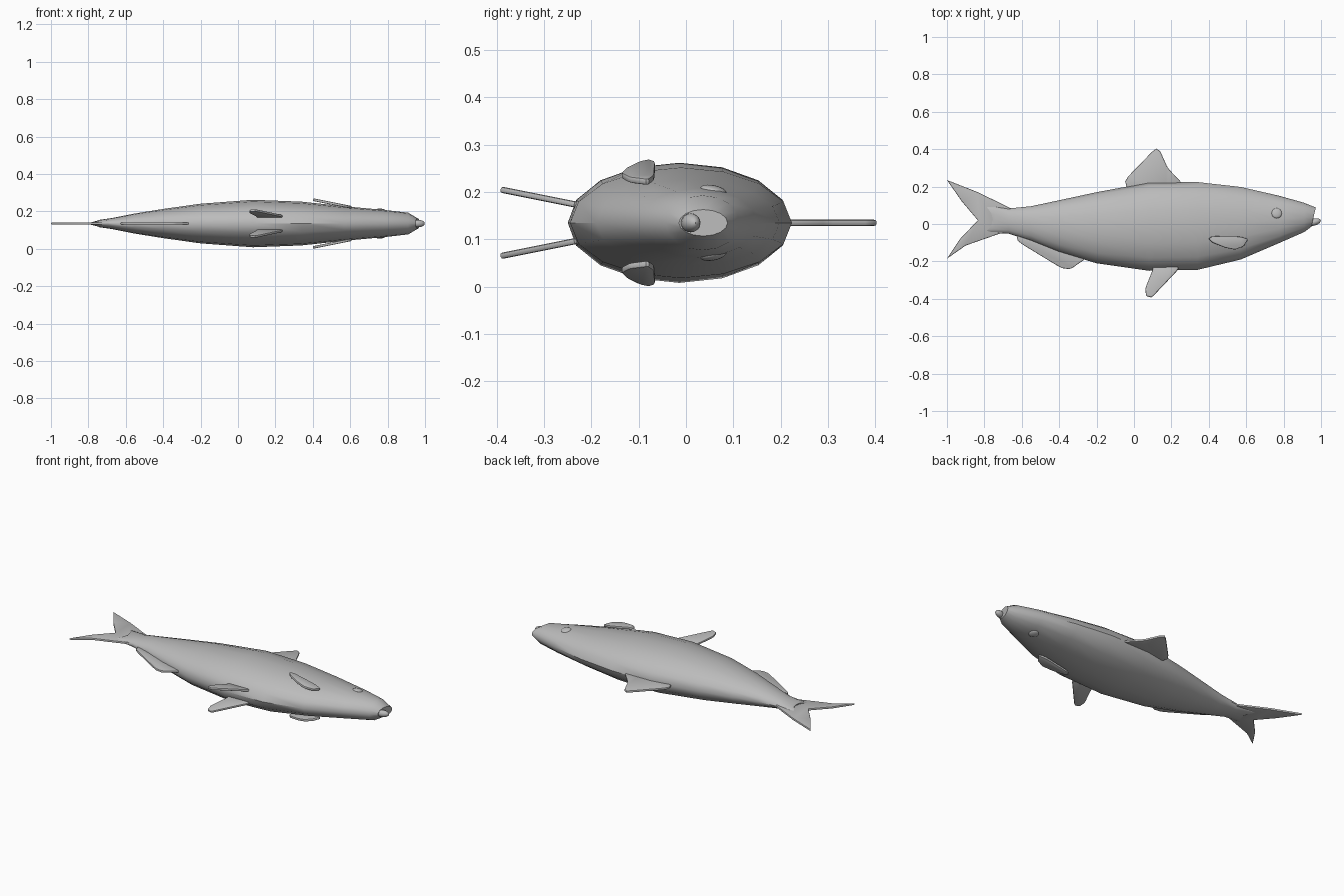
import bpy, bmesh, math
from mathutils import Matrix, Vector

cube = bpy.data.objects.get("Cube")
if cube:
    bpy.data.objects.remove(cube, do_unlink=True)

MID = 0.135      # height of the fish's plane of symmetry
SIDES = 16

grey = bpy.data.materials.new("plain grey")
grey.use_nodes = True
grey.diffuse_color = (0.5, 0.5, 0.5, 1)
for node in grey.node_tree.nodes:
    if node.type == 'BSDF_PRINCIPLED':
        node.inputs["Base Color"].default_value = grey.diffuse_color


def finish(name, bm, angle=40):
    """Turn a bmesh into a shaded object lying in the symmetry plane."""
    bmesh.ops.recalc_face_normals(bm, faces=bm.faces)
    mesh = bpy.data.meshes.new(name)
    bm.to_mesh(mesh)
    bm.free()
    mesh.materials.append(grey)
    obj = bpy.data.objects.new(name, mesh)
    obj.location.z = MID
    bpy.context.collection.objects.link(obj)
    bpy.ops.object.select_all(action='DESELECT')
    obj.select_set(True)
    bpy.context.view_layer.objects.active = obj
    bpy.ops.object.shade_smooth_by_angle(angle=math.radians(angle))
    return obj


def round_corners(points, cut):
    """Replace every corner with two points to soften an outline."""
    result = []
    for i, point in enumerate(points):
        here = Vector(point)
        before, after = Vector(points[i - 1]), Vector(points[(i + 1) % len(points)])
        result += [here.lerp(before, cut), here.lerp(after, cut)]
    return result


def fin(name, outline, lift=lambda x, y: 0.0, thickness=0.013, cut=0.12, side=1):
    """Thin plate with soft rims; lift tilts it out of the symmetry plane."""
    bm = bmesh.new()
    points = round_corners(outline, cut) if cut else [Vector(p) for p in outline]
    face = bm.faces.new([bm.verts.new((p.x, p.y, side * lift(p.x, p.y))) for p in points])
    face.normal_update()
    normal = face.normal.copy()
    bmesh.ops.translate(bm, verts=bm.verts, vec=-normal * thickness / 2)
    made = bmesh.ops.extrude_face_region(bm, geom=[face])["geom"]
    moved = [g for g in made if isinstance(g, bmesh.types.BMVert)]
    bmesh.ops.translate(bm, verts=moved, vec=normal * thickness)
    bmesh.ops.recalc_face_normals(bm, faces=bm.faces)
    caps = [f for f in bm.faces if abs(f.normal.dot(normal)) > 0.9]
    rims = list({e for f in caps for e in f.edges})
    bmesh.ops.bevel(bm, geom=rims, offset=thickness * 0.35, segments=2,
                    affect='EDGES', profile=0.5, clamp_overlap=True)
    return finish(name, bm)


def ellipsoid(name, centre, radii, turn=Matrix()):
    bm = bmesh.new()
    bmesh.ops.create_uvsphere(bm, u_segments=SIDES, v_segments=10, radius=1)
    shape = Matrix.Translation(centre) @ turn @ Matrix.Diagonal((*radii, 1))
    bmesh.ops.transform(bm, matrix=shape, verts=bm.verts)
    return finish(name, bm)


# Body stations: x, back edge, belly edge, half thickness
stations = [
    (-0.8, 0.1, -0.05, 0.012), (-0.74, 0.095, -0.048, 0.02),
    (-0.67, 0.083, -0.052, 0.03), (-0.55, 0.095, -0.09, 0.054),
    (-0.4, 0.127, -0.15, 0.078), (-0.2, 0.17, -0.21, 0.106),
    (0.08, 0.222, -0.25, 0.127), (0.34, 0.224, -0.245, 0.117),
    (0.57, 0.198, -0.19, 0.092), (0.78, 0.15, -0.1, 0.073),
    (0.91, 0.113, -0.043, 0.058), (0.96, 0.088, -0.015, 0.028),
]
bm = bmesh.new()
rings = []
for x, top, bottom, half in stations:
    ring = []
    for i in range(SIDES):
        a = math.tau * i / SIDES
        up, out = math.cos(a), math.sin(a)
        shift = 0.0
        if x == stations[0][0]:          # forked rear edge of the tail root
            shift = 0.045 * (1 - up * up)
        elif x == stations[-1][0]:       # snout overhangs the mouth
            shift = 0.012 * up
        ring.append(bm.verts.new((x + shift, (top + bottom) / 2 + (top - bottom) / 2 * up, half * out)))
    rings.append(ring)
for a, b in zip(rings, rings[1:]):
    for i in range(SIDES):
        j = (i + 1) % SIDES
        bm.faces.new((a[i], a[j], b[j], b[i]))
# Ends are bridged across the thickness so the fork stays clean
for ring in (rings[0], rings[-1]):
    for i in range(SIDES // 2):
        quad = [ring[i], ring[i + 1], ring[-i - 1], ring[-i]]
        bm.faces.new(list(dict.fromkeys(quad)))
finish("body", bm)

# Lower jaw
ellipsoid("lower_jaw", (0.962, 0.01, 0), (0.038, 0.019, 0.02),
          Matrix.Rotation(math.radians(15), 4, 'Z'))

# Fins in the symmetry plane
fin("tail_fin", [(-1, 0.235), (-0.835, 0.17), (-0.64, 0.075), (-0.64, -0.045), (-0.72, -0.052),
                 (-0.9, -0.115), (-1, -0.185), (-0.93, -0.08), (-0.835, 0.02), (-0.92, 0.12)], cut=0)
fin("back_fin", [(-0.05, 0.235), (0.115, 0.405), (0.14, 0.39), (0.18, 0.3),
                 (0.26, 0.215), (0.2, 0.17), (-0.03, 0.17)])
fin("anal_fin", [(-0.63, -0.055), (-0.62, -0.095), (-0.39, -0.235), (-0.34, -0.242),
                 (-0.25, -0.18), (-0.4, -0.12)])

# Paired fins and eyes
pelvic = [(0.1, -0.21), (0.1, -0.245), (0.06, -0.345), (0.065, -0.385), (0.095, -0.393),
          (0.155, -0.33), (0.24, -0.24), (0.22, -0.21)]
pectoral = [(0.398, -0.078), (0.42, -0.065), (0.565, -0.067), (0.61, -0.08),
            (0.585, -0.12), (0.54, -0.137), (0.485, -0.126), (0.42, -0.1)]
for label, side in (("upper", 1), ("lower", -1)):
    fin("pelvic_fin_" + label, pelvic, lambda x, y: 0.04 - 0.2 * (y + 0.24), side=side)
    fin("pectoral_fin_" + label, pectoral, lambda x, y: 0.128 - 0.2 * (x - 0.4),
        thickness=0.014, side=side)
    tilt = Matrix.Rotation(side * -0.2, 4, 'X') @ Matrix.Rotation(side * 0.1, 4, 'Y')
    ellipsoid("eye_" + label, (0.763, 0.058, side * 0.069), (0.028, 0.028, 0.01), tilt)
